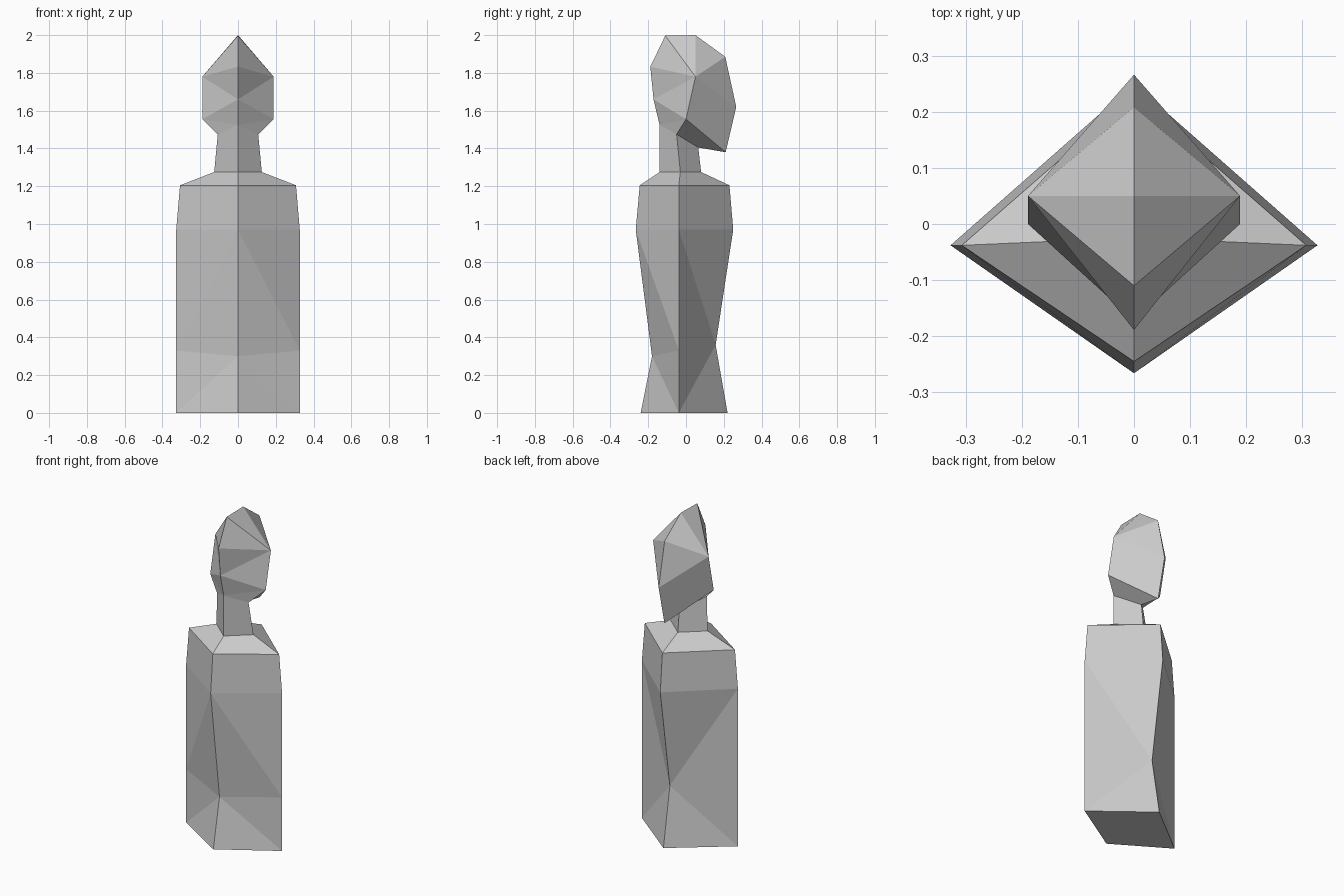
import bpy
import bmesh

if "Cube" in bpy.data.objects:
    bpy.data.objects.remove(bpy.data.objects["Cube"])


def stitch(bm, centre, side, steps):
    """Zip a centre-line profile (y, z) to a side profile (x, y, z) on both sides.
    c = triangle up the centre, s = triangle up the side, q = quad up both."""
    for sign in (1, -1):
        a = [bm.verts.new((0, y, z)) for y, z in centre]
        b = [bm.verts.new((sign * x, y, z)) for x, y, z in side]
        i = j = 0
        for step in steps:
            if step == "c":
                bm.faces.new((a[i], a[i + 1], b[j]))
                i += 1
            elif step == "s":
                bm.faces.new((a[i], b[j + 1], b[j]))
                j += 1
            else:
                bm.faces.new((a[i], a[i + 1], b[j + 1], b[j]))
                i, j = i + 1, j + 1


def make_part(name, front, side, back, front_steps, back_steps, base=False):
    bm = bmesh.new()
    stitch(bm, front, side, front_steps)
    stitch(bm, back, side, back_steps)
    bmesh.ops.remove_doubles(bm, verts=bm.verts[:], dist=0.0005)
    if base:
        bmesh.ops.holes_fill(bm, edges=[e for e in bm.edges
                             if all(v.co.z < 0.001 for v in e.verts)], sides=4)
    bmesh.ops.recalc_face_normals(bm, faces=bm.faces[:])
    mesh = bpy.data.meshes.new(name)
    bm.to_mesh(mesh)
    bm.free()
    obj = bpy.data.objects.new(name, mesh)
    bpy.context.collection.objects.link(obj)
    return obj


# Body: diamond-section torso with sloping shoulders
make_part(
    "body",
    front=[(-.24, 0), (-.18, .30), (-.266, .97), (-.245, 1.205), (-.14, 1.275)],
    side=[(.327, -.038, 0), (.327, -.038, .33), (.327, -.038, .97),
          (.307, -.038, 1.205), (.126, -.03, 1.275)],
    back=[(.22, 0), (.157, .36), (.25, .97), (.23, 1.205), (.08, 1.275)],
    front_steps="cscsqq", back_steps="csscqq", base=True)

# Head and neck: narrow stem opening into a faceted head
make_part(
    "head_and_neck",
    front=[(-.14, 1.275), (-.14, 1.525), (-.172, 1.66), (-.189, 1.833),
           (-.11, 1.997), (.05, 2.0)],
    side=[(.126, -.03, 1.275), (.107, -.05, 1.475), (.189, 0, 1.555), (.189, .05, 1.78)],
    back=[(.08, 1.275), (.065, 1.405), (.21, 1.38), (.266, 1.62), (.208, 1.885), (.05, 2.0)],
    front_steps="qscsccc", back_steps="qqqcc")
